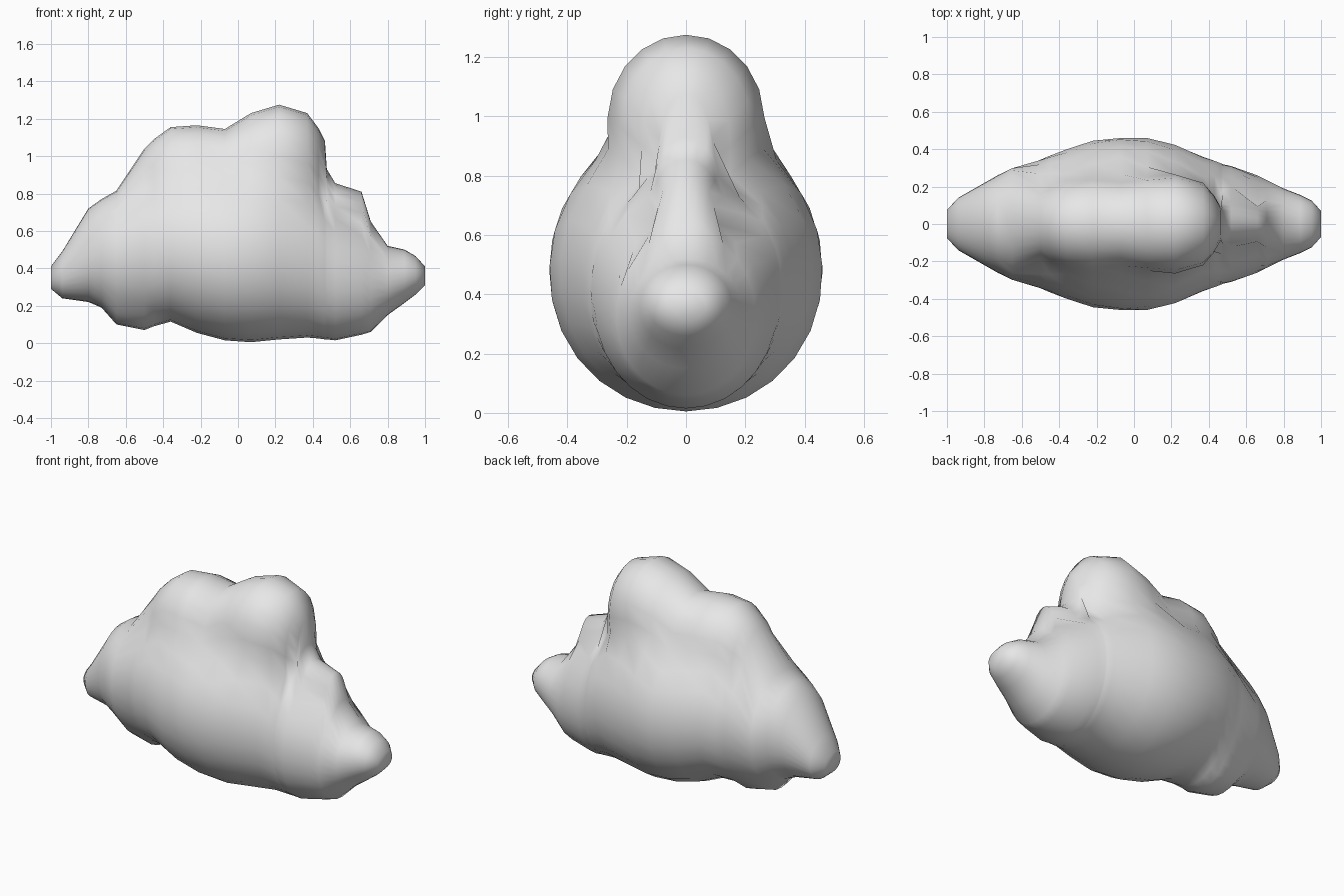
import bpy, bmesh, math

if "Cube" in bpy.data.objects:
    bpy.data.objects.remove(bpy.data.objects["Cube"])

# Cloud body: cross-sections along x, each a soft union of puffs (z_low, z_high, half_width)
SECTIONS = [
    (-1.00, (.29, .41, .075)),
    (-.94, (.24, .49, .14)),
    (-.80, (.22, .72, .22)),
    (-.73, (.19, .77, .26)),
    (-.65, (.17, .815, .30), (.10, .40, .18)),
    (-.50, (.14, .86, .345), (.07, .40, .20), (.50, 1.04, .18)),
    (-.45, (.13, .88, .365), (.09, .40, .19), (.52, 1.09, .21)),
    (-.36, (.115, .90, .40), (.56, 1.155, .24)),
    (-.22, (.055, .93, .445), (.58, 1.165, .26)),
    (-.07, (.015, .95, .46), (.60, 1.145, .24)),
    (.07, (.005, .95, .46), (.66, 1.23, .25)),
    (.22, (.02, .93, .425), (.68, 1.275, .265)),
    (.37, (.03, .86, .36), (.68, 1.23, .22)),
    (.43, (.025, .83, .34), (.68, 1.15, .15)),
    (.465, (.02, .80, .325), (.66, 1.08, .09)),
    (.475, (.02, .79, .32), (.60, .93, .11)),
    (.52, (.015, .75, .31), (.50, .855, .12)),
    (.66, (.045, .64, .26), (.46, .81, .10)),
    (.71, (.06, .60, .235), (.40, .65, .10)),
    (.80, (.15, .52, .19)),
    (.89, (.215, .50, .155)),
    (.95, (.26, .465, .125)),
    (1.00, (.31, .41, .07)),
]
N = 16      # height steps per section
P = 5       # softness of the union


def width(z, puffs):
    total = 0
    for lo, hi, w in puffs:
        t = (2 * z - lo - hi) / (hi - lo)
        if abs(t) < 1:
            total += (w * (1 - abs(t) ** 2.1) ** .5) ** P
    return total ** (1 / P)


def ring(bm, x, puffs):
    lo, hi = min(p[0] for p in puffs), max(p[1] for p in puffs)
    zs = [(lo + hi) / 2 - (hi - lo) / 2 * math.cos(math.pi * i / N) for i in range(N + 1)]
    right = [(x, width(z, puffs), z) for z in zs[1:-1]]
    left = [(a, -b, c) for a, b, c in reversed(right)]
    return [bm.verts.new(c) for c in [(x, 0, lo)] + right + [(x, 0, hi)] + left]


bm = bmesh.new()
rings = [ring(bm, s[0], s[1:]) for s in SECTIONS]
for a, b in zip(rings, rings[1:]):
    for i in range(len(a)):
        j = (i + 1) % len(a)
        bm.faces.new((a[i], a[j], b[j], b[i]))
# Blunt end caps
bm.faces.new(rings[0])
bm.faces.new(rings[-1])
bmesh.ops.recalc_face_normals(bm, faces=bm.faces)
for f in bm.faces:
    f.smooth = True

mesh = bpy.data.meshes.new("cloud")
bm.to_mesh(mesh)
bm.free()
cloud = bpy.data.objects.new("cloud", mesh)
bpy.context.collection.objects.link(cloud)

mat = bpy.data.materials.new("cloud white")
mat.diffuse_color = (.8, .8, .8, 1)
mat.use_nodes = True
mat.node_tree.nodes["Principled BSDF"].inputs["Base Color"].default_value = mat.diffuse_color
mesh.materials.append(mat)
